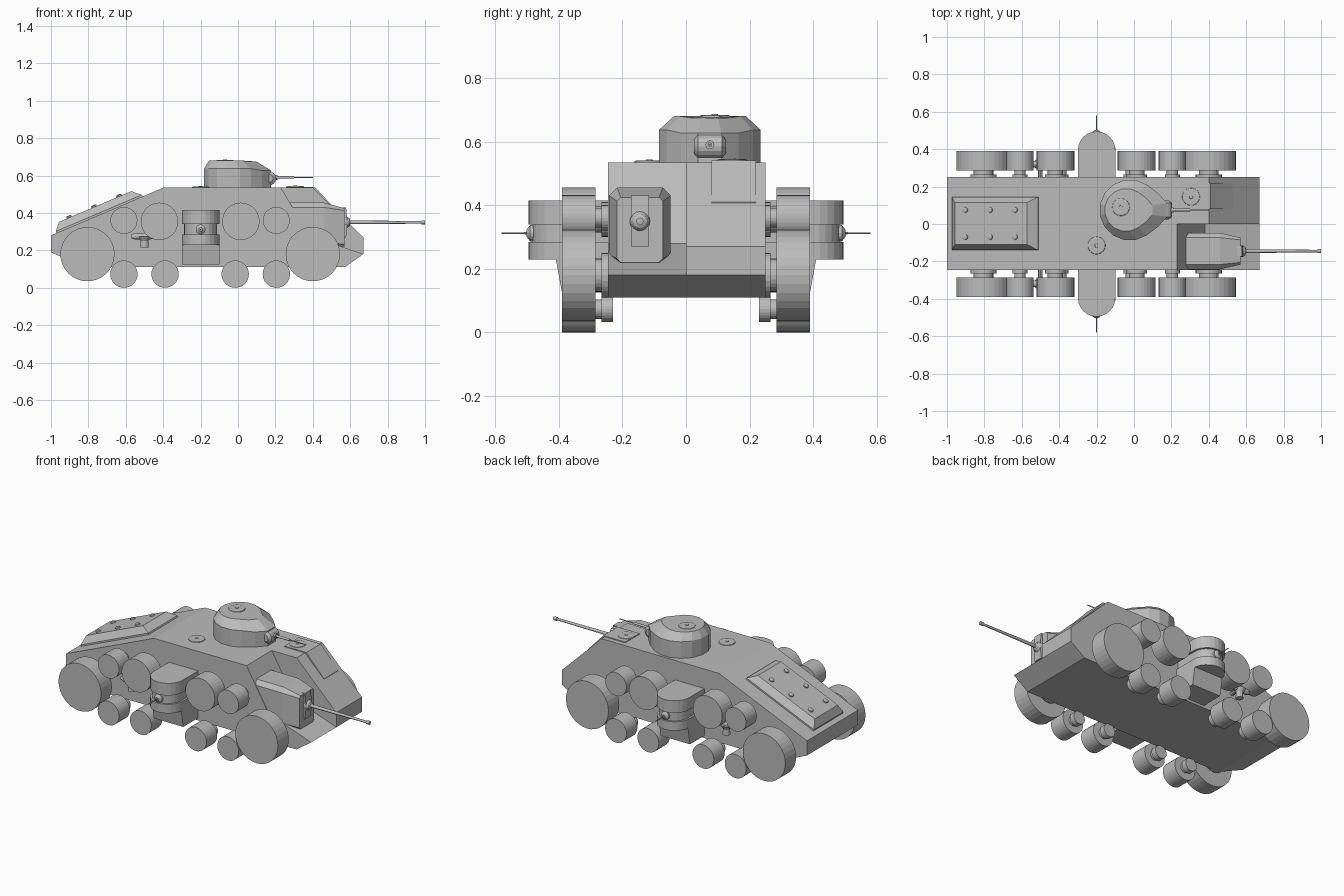
import bpy, bmesh, math
from mathutils import Vector, Matrix

cube = bpy.data.objects.get("Cube")
if cube:
    bpy.data.objects.remove(cube, do_unlink=True)

grey = bpy.data.materials.new("armour grey")
grey.use_nodes = True
grey.diffuse_color = (0.5, 0.5, 0.5, 1)
grey.node_tree.nodes["Principled BSDF"].inputs["Base Color"].default_value = (0.5, 0.5, 0.5, 1)


def loft(name, rings):
    """Closed solid through rings with equal point counts."""
    bm = bmesh.new()
    rows = [[bm.verts.new(p) for p in ring] for ring in rings]
    n = len(rows[0])
    for a, b in zip(rows, rows[1:]):
        for i in range(n):
            bm.faces.new((a[i], a[(i + 1) % n], b[(i + 1) % n], b[i]))
    bm.faces.new(rows[0])
    bm.faces.new(rows[-1])
    bmesh.ops.recalc_face_normals(bm, faces=bm.faces)
    mesh = bpy.data.meshes.new(name)
    bm.to_mesh(mesh)
    bm.free()
    mesh.materials.append(grey)
    ob = bpy.data.objects.new(name, mesh)
    bpy.context.collection.objects.link(ob)
    return ob


def prism_y(name, profile, y0, y1):
    return loft(name, [[(x, y, z) for x, z in profile] for y in (y0, y1)])


def lathe(name, start, direction, steps, sides=24):
    """Turned part: steps are (distance along the axis, radius)."""
    turn = Vector(direction).to_track_quat('Z', 'Y').to_matrix()
    rings = []
    for d, r in steps:
        ring = []
        for i in range(sides):
            a = math.tau * i / sides
            ring.append(Vector(start) + turn @ Vector((r * math.cos(a), r * math.sin(a), d)))
        rings.append(ring)
    return loft(name, rings)


def rect(x0, x1, y0, y1, z):
    return [(x0, y0, z), (x1, y0, z), (x1, y1, z), (x0, y1, z)]


# Hull: the right half is cut down at the front for the main gun
rear = [(0.57, 0.11), (-0.82, 0.11), (-1, 0.19), (-1, 0.28), (-0.4, 0.535)]
prism_y("hull_left", rear + [(0.4, 0.535), (0.67, 0.27), (0.67, 0.18)], 0, 0.25)
prism_y("hull_right", rear + [(0.23, 0.535), (0.38, 0.28), (0.67, 0.18)], -0.245, 0)

# Driver visor plate on the front slope
prism_y("driver_visor", [(0.26, 0.53), (0.26, 0.54), (0.41, 0.54), (0.53, 0.41), (0.53, 0.39), (0.4, 0.5)],
        0.08, 0.22)

# Sloped engine cover with bolts
pitch = math.atan2(0.255, 0.6)
place = Matrix.Translation((-0.74, 0, 0.39)) @ Matrix.Rotation(-pitch, 4, 'Y')
cover = loft("engine_cover", [rect(-0.25, 0.25, -0.14, 0.145, -0.01), rect(-0.25, 0.25, -0.14, 0.145, 0.01),
                              rect(-0.215, 0.205, -0.11, 0.115, 0.05)])
cover.matrix_world = place
for x in (-0.155, -0.01, 0.135):
    for y in (-0.07, 0.075):
        bolt = lathe("cover_bolt", (x, y, 0.045), (0, 0, 1), [(0, 0.015), (0.012, 0.015), (0.016, 0.008)], 12)
        bolt.matrix_world = place

# Main gun housing, mantlet and barrel
GUN_Y, GUN_Z = -0.145, 0.35


def housing_ring(x, half_y, z0, z1, c):
    a, b = GUN_Y - half_y, GUN_Y + half_y
    return [(x, a + c, z0), (x, b - c, z0), (x, b, z0 + c), (x, b, z1 - c),
            (x, b - c, z1), (x, a + c, z1), (x, a, z1 - c), (x, a, z0 + c)]


loft("gun_housing", [housing_ring(0.25, 0.097, 0.22, 0.455, 0.025),
                     housing_ring(0.46, 0.097, 0.22, 0.455, 0.025),
                     housing_ring(0.57, 0.072, 0.22, 0.425, 0.012)])
prism_y("gun_mantlet", [(0.54, 0.27), (0.578, 0.27), (0.585, 0.35), (0.578, 0.43), (0.54, 0.43)],
        GUN_Y - 0.028, GUN_Y + 0.028)
lathe("main_gun", (0.53, GUN_Y, GUN_Z), (1, 0, 0),
      [(0, 0.032), (0.05, 0.032), (0.065, 0.022), (0.07, 0.01), (0.45, 0.007), (0.45, 0.011), (0.47, 0.011)], 16)

# Faceted turret with a flat front
TX, TY = -0.022, 0.075


def turret_ring(r, shift, z_rear, z_front):
    ring = []
    for i in range(16):
        a = math.tau * (i + 0.5) / 16
        x, y = math.cos(a), math.sin(a)
        if x > 0.9:
            x, y = 1.22, y * 1.15
        elif x > 0.8:
            x = 0.92
        z = z_front if x > 0.8 else z_rear
        ring.append((TX + shift + r * x, TY + r * y, z))
    return ring


loft("turret", [turret_ring(0.163, 0, 0.53, 0.53), turret_ring(0.163, 0, 0.637, 0.627),
                turret_ring(0.115, -0.02, 0.68, 0.675)])
lathe("turret_mantlet", (0.165, TY - 0.05, 0.585), (0, 1, 0),
      [(0, 0.022), (0.012, 0.038), (0.088, 0.038), (0.1, 0.022)], 16)
lathe("turret_gun", (0.17, TY, 0.59), (1, 0, 0),
      [(0, 0.014), (0.04, 0.014), (0.04, 0.007), (0.13, 0.007), (0.13, 0.003), (0.23, 0.003)], 12)

# Round hatches
for name, spot in (("turret_hatch", (-0.07, 0.09, 0.676)), ("deck_hatch", (-0.2, -0.115, 0.533)),
                   ("driver_hatch", (0.305, 0.145, 0.537))):
    lathe(name, spot, (0, 0, 1), [(0, 0.048), (0.006, 0.046), (0.008, 0.04)])
    lathe(name + "_knob", spot, (0, 0, 1), [(0, 0.012), (0.011, 0.01)], 12)

# Running gear: x, z, radius, hub radius
wheels = [(-0.805, 0.18, 0.145, 0.07), (0.4, 0.18, 0.145, 0.07),
          (-0.42, 0.355, 0.1, 0.055), (0.015, 0.355, 0.1, 0.055),
          (-0.61, 0.36, 0.072, 0.04), (0.205, 0.36, 0.072, 0.04)]
wheels += [(x, 0.073, 0.073, 0.04) for x in (-0.61, -0.39, -0.015, 0.205)]


def half_round(s, r, z):
    """Sponson outline: straight at the hull, round outside."""
    ring = [(-0.2 + r, s * 0.23, z)]
    for i in range(13):
        a = math.pi * i / 12
        ring.append((-0.2 + r * math.cos(a), s * (0.395 + r * math.sin(a)), z))
    return ring + [(-0.2 - r, s * 0.23, z)]


for s, side in ((1, "left"), (-1, "right")):
    for x, z, r, hub in wheels:
        lathe(side + "_wheel", (x, s * 0.285, z), (0, s, 0), [(0, r), (0.105, r)], 32)
        lathe(side + "_axle", (x, s * 0.23, z), (0, s, 0),
              [(0, hub), (0.035, hub), (0.035, hub * 0.75), (0.06, hub * 0.75)])

    # Side gun sponson with a recessed firing slot
    levels = [(0.1, 0.23), (0.1, 0.285), (0.088, 0.285), (0.088, 0.34), (0.1, 0.34), (0.1, 0.415)]
    loft(side + "_sponson", [half_round(s, r, z) for r, z in levels])
    loft(side + "_sponson_base", [rect(-0.3, -0.1, s * 0.23, s * 0.39, 0.125),
                                  rect(-0.3, -0.1, s * 0.23, s * 0.41, 0.235)])
    lathe(side + "_side_mantlet", (-0.2, s * 0.46, 0.312), (0, s, 0), [(0, 0.026), (0.03, 0.026), (0.042, 0.01)], 16)
    lathe(side + "_side_gun", (-0.2, s * 0.48, 0.312), (0, s, 0), [(0, 0.006), (0.03, 0.003), (0.1, 0.003)], 8)

    # Exhaust with its hanging outlet
    lathe(side + "_exhaust", (-0.57, s * 0.32, 0.275), (1, 0, 0),
          [(0, 0.01), (0.02, 0.017), (0.1, 0.017), (0.13, 0.008)], 12)
    lathe(side + "_exhaust_outlet", (-0.5, s * 0.32, 0.215), (0, 0, 1), [(0, 0.022), (0.035, 0.02), (0.06, 0.035)], 12)
    lathe(side + "_exhaust_arm", (-0.5, s * 0.23, 0.275), (0, s, 0), [(0, 0.012), (0.09, 0.012)], 8)
